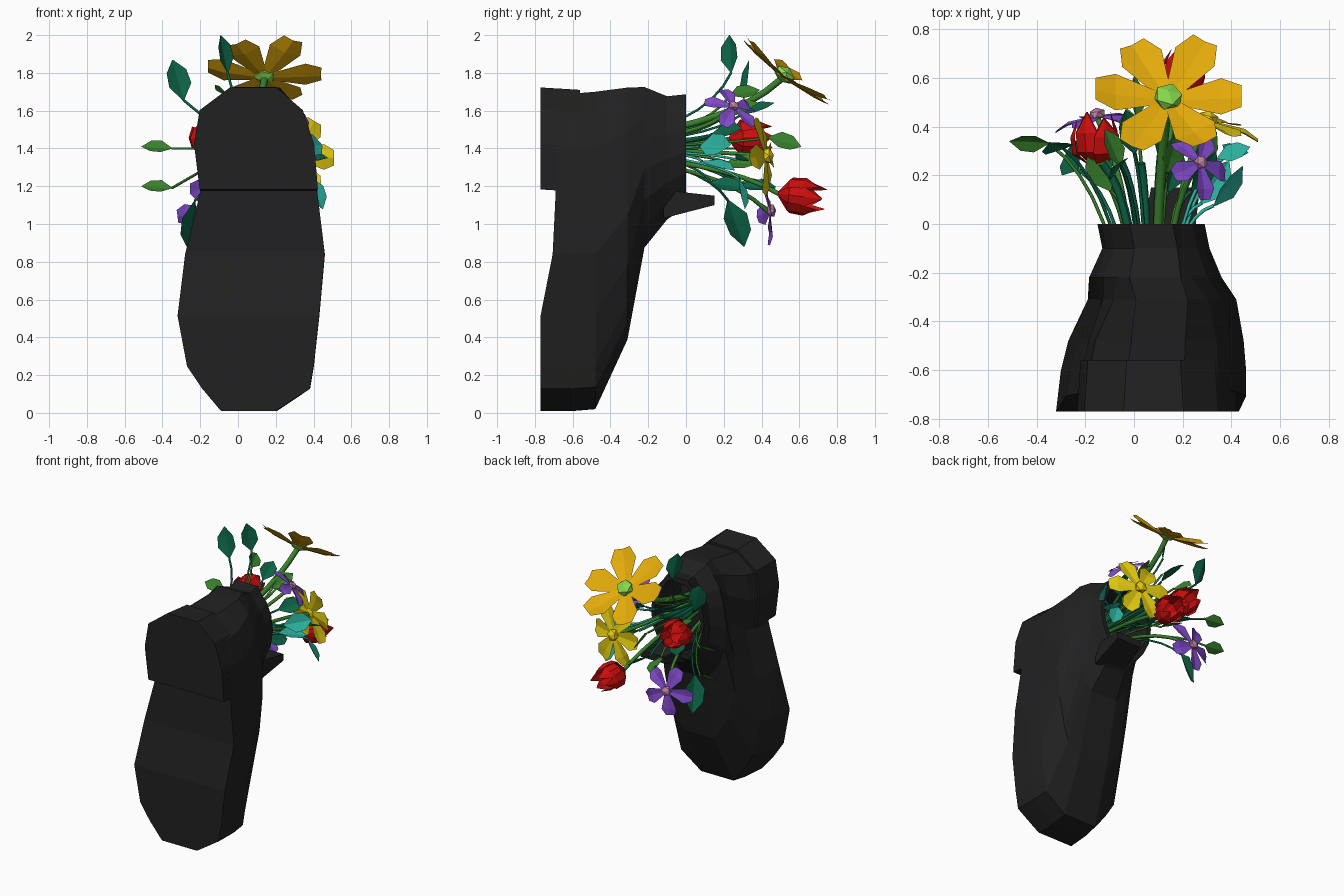
import bpy, bmesh, math
from mathutils import Vector as V

if "Cube" in bpy.data.objects:
    bpy.data.objects.remove(bpy.data.objects["Cube"])

def mat(name, *c):
    m = bpy.data.materials.new(name)
    m.diffuse_color = (*c, 1)
    m.use_nodes = True
    m.node_tree.nodes["Principled BSDF"].inputs["Base Color"].default_value = m.diffuse_color
    return m

BLACK = mat("black", .015, .015, .016)
EMERALD = mat("emerald", .004, .13, .065)
LEAF = mat("leaf_green", .04, .22, .025)
TEAL = mat("teal", .026, .45, .35)
RED = mat("red", .6, .004, .004)
GOLD = mat("gold", .76, .4, .003)
YELLOW = mat("yellow", .8, .62, .005)
PURPLE = mat("purple", .23, .07, .62)
MAUVE = mat("mauve", .5, .22, .36)
LIME = mat("lime", .26, .72, .08)

def finish(bm, name, m, fix=False):
    if fix:
        bmesh.ops.recalc_face_normals(bm, faces=bm.faces)
    me = bpy.data.meshes.new(name)
    bm.to_mesh(me)
    bm.free()
    me.materials.append(m)
    ob = bpy.data.objects.new(name, me)
    bpy.context.collection.objects.link(ob)
    return ob

# ---- boot: sole outline (z, left, right) lofted up the foot and shaft ----
SOLE = [(.01, -.09, .2), (.13, -.19, .38), (.25, -.27, .4), (.52, -.32, .43), (.85, -.28, .46),
        (1.18, -.2, .42), (1.42, -.23, .4), (1.6, -.2, .34), (1.72, -.04, .2)]

def arch(z):
    return -.77 + .08 * min(max((z - .52) / .4, 0), 1)

def level(y, toe, top, x0, x1, k):
    """Sole outline refitted to a height range and width; k blends it to an oval."""
    left, right = [], []
    for z, l, r in SOLE:
        f = z / 1.73
        zz = toe + f * (top - toe)
        half = max(.4, math.sqrt(1 - (2 * f - 1) ** 2)) * (x1 - x0) / 2
        a, b = [x0 + (x + .32) / .78 * (x1 - x0) for x in (l, r)]
        c = (x0 + x1) / 2
        yy = arch(zz) if y is None else y
        left.append((a + (c - half - a) * k, yy, zz))
        right.append((b + (c + half - b) * k, yy, zz))
    return left, right

def loft(name, levels, m):
    bm = bmesh.new()
    rings = [[bm.verts.new(p) for p in l + r[::-1]] for l, r in levels]
    n = len(rings[0])
    for a, b in zip(rings, rings[1:]):
        for i in range(n):
            j = (i + 1) % n
            bm.faces.new((a[i], a[j], b[j], b[i]))
    for ring in (rings[0], rings[-1]):
        for i in range(n // 2 - 1):
            bm.faces.new((ring[i], ring[i + 1], ring[n - 2 - i], ring[n - 1 - i]))
    return finish(bm, name, m, True)

foot = [level(None, 0, 1.71, -.32, .46, 0), level(-.6, 0, 1.7, -.3, .46, 0),
        level(-.48, .01, 1.71, -.27, .45, 0), level(-.31, .38, 1.73, -.2, .42, .4)]
shaft = [level(-.22, .87, 1.73, -.19, .36, .8), level(-.1, 1.02, 1.68, -.13, .31, 1),
         level(0, 1.09, 1.69, -.15, .29, 1)]
lining = [level(y, 1.13, 1.65, -.12, .26, 1) for y in (0, -.3)]
loft("boot", foot + shaft + lining, BLACK)

# raised heel block reuses the back of the sole outline
heel = [s for s in SOLE if s[0] > 1.1]
loft("heel", [([(l - w, y, z + w) for z, l, r in heel], [(r + w, y, z + w) for z, l, r in heel])
              for y, w in ((-.77, .003), (-.56, -.01))], BLACK)

# tongue flap sticking out of the opening
loft("tongue", [([(a, y, z), (a, y, z + h)], [(b, y, z), (b, y, z + h)])
                for a, b, y, z, h in ((.02, .24, -.12, 1.03, .15), (.07, .27, .15, 1.1, .05))], BLACK)

# ---- plant helpers ----
def frame(n):
    n = V(n).normalized()
    u = (V((1, 0, 0)) - n * n.x).normalized()
    return u, n.cross(u), n

def blade(bm, base, d, n, length, width, rows, fold, bend):
    """Folded petal or leaf: rows are (fraction along, fraction of width)."""
    n = (n - d * n.dot(d)).normalized()
    s = d.cross(n)
    prev = None
    for t, w in rows:
        mid = base + d * t * length + n * bend * length * t * t
        h = s * w * width / 2
        up = n * w * width * fold
        cur = [bm.verts.new(p) for p in (mid - h + up, mid, mid + h + up)]
        if prev:
            for j in (0, 1):
                bm.faces.new((prev[j], prev[j + 1], cur[j + 1], cur[j]))
        prev = cur

MOUTH = V((.07, 0, 1.4))

def stem(name, head, m, r):
    """Curved stem from inside the boot, through its opening, to a head."""
    off = head - MOUTH
    a = MOUTH + V((off.x * .3, -.25, off.z * .2))
    b = MOUTH + V((off.x * .5, off.y * .55, off.z * .42))
    cu = bpy.data.curves.new(name, 'CURVE')
    cu.dimensions = '3D'
    cu.bevel_depth, cu.bevel_resolution = r, 1
    sp = cu.splines.new('POLY')
    sp.points.add(6)
    for i, p in enumerate(sp.points):
        t = i / 6
        p.co = (*(a * (1 - t) ** 2 + b * 2 * t * (1 - t) + head * t * t), 1)
    cu.materials.append(m)
    bpy.context.collection.objects.link(bpy.data.objects.new(name, cu))

PETAL = ((0, .3), (.7, 1), (1, .6))
BLADE = ((0, .08), (.35, .95), (.7, .85), (1, .04))
BUD = ((0, .15, .5), (.3, .95, .65), (.65, 1, .6), (1, .7, .06))

def flower(name, c, n, radius, count, m, mc, sr=.012, bend=.08, phase=0):
    c = V(c)
    u, v, n = frame(n)
    bm = bmesh.new()
    for i in range(count):
        a = phase + i * math.tau / count
        d = u * math.cos(a) + v * math.sin(a)
        tilt = bend + .12 * (i % 2)
        blade(bm, c + d * radius * .08, d, n, radius * .92, radius * .62, PETAL, .1, tilt)
    finish(bm, name + "_petals", m)
    rc = radius * .21
    bm = bmesh.new()
    bmesh.ops.create_icosphere(bm, subdivisions=1, radius=rc)
    for w in bm.verts:
        w.co = c + u * w.co.x + v * w.co.y + n * (w.co.z * .7 + rc * .3)
    finish(bm, name + "_centre", mc)
    stem(name + "_stem", c - n * .01, LEAF, sr)

def tulip(name, c, n, length, r):
    c = V(c)
    u, v, n = frame(n)
    bm = bmesh.new()
    for i in range(6):
        k = 1 if i % 2 else .86
        prev = None
        for h, rr, half in BUD:
            cur = []
            for j in (-1, 0, 1):
                a = i * math.tau / 6 + j * half
                side = u * math.cos(a) + v * math.sin(a)
                cur.append(bm.verts.new(c + n * h * length * (2 - k) + side * rr * r * k))
            if prev:
                for j in (0, 1):
                    bm.faces.new((prev[j], prev[j + 1], cur[j + 1], cur[j]))
            prev = cur
    finish(bm, name + "_petals", RED)
    stem(name + "_stem", c, LEAF, .014)

def leaf(name, c, d, length, m, n=V((.6, -.6, .6)), wide=.6):
    d = V(d).normalized()
    base = V(c) - d * length / 2
    bm = bmesh.new()
    blade(bm, base, d, n, length, length * wide, BLADE, .15, .08)
    finish(bm, name, m)
    stem(name + "_stalk", base, m, .007)

# ---- flowers ----
flower("gold_flower", (.14, .51, 1.775), (.03, .6, .8), .3, 6, GOLD, LIME, .02)
flower("yellow_flower", (.3, .42, 1.36), (.2, .95, .12), .22, 6, YELLOW, YELLOW, bend=-.2)
flower("purple_flower_upper", (.27, .25, 1.62), (.6, .4, .75), .15, 5, PURPLE, MAUVE, bend=-.25)
flower("purple_flower_lower", (-.15, .44, 1.07), (-.15, .95, .1), .18, 5, PURPLE, MAUVE, bend=-.25, phase=.5)
tulip("red_tulip_lower", (.17, .49, 1.16), (.25, 1, -.12), .22, .1)
tulip("red_tulip_upper", (-.15, .23, 1.45), (-.05, 1, .05), .2, .105)

# ---- outer leaves ----
leaf("top_leaf", (-.08, .24, 1.9), (-.25, 0, 1), .2, EMERALD)
leaf("upper_left_leaf", (-.32, .33, 1.76), (-.3, .2, 1), .22, EMERALD, V((.3, -1, .2)))
for z in (1.4, 1.19):
    leaf("left_leaf", (-.43, .34, z), (-1, .1, 0), .16, LEAF)
leaf("hanging_leaf", (-.24, .26, 1), (-.1, .3, -1), .26, EMERALD, V((-.8, .5, 0)))
leaf("teal_leaf_upper", (.38, .16, 1.41), (.5, .8, 0), .2, TEAL, V((.8, -.4, .5)), .7)
leaf("teal_leaf_lower", (.41, .29, 1.16), (.4, .1, -1), .18, TEAL, V((.4, 1, .3)))
leaf("teal_leaf_inner", (.33, .17, 1.3), (.5, .8, -.3), .21, TEAL, V((.4, .1, 1)))
leaf("teal_leaf_back", (.41, .29, 1.34), (1, .3, 0), .14, TEAL, V((0, .6, 1)))
leaf("centre_leaf", (0, .52, 1.43), (-.1, .9, -.3), .18, LEAF, V((.8, 0, .6)))
leaf("upper_green_leaf", (-.09, .31, 1.69), (-.4, .8, .1), .17, LEAF, V((.7, 0, .7)))
leaf("lower_dark_leaf", (.12, .38, 1.19), (.2, 1, -.1), .2, EMERALD, V((.6, 0, 1)))

# leaves spread evenly around the boot opening, then short bare stems
for i in range(8):
    a = i * math.tau / 8 + .4
    x, z = math.cos(a), math.sin(a)
    green = LEAF if i % 2 else EMERALD
    leaf("inner_leaf", MOUTH + V((x * .23, .22 + .08 * (i % 3), z * .22)), (x * .6, 1, z * .3), .19, green,
         V((.5 + x * .3, -.2, .8)))
for x in (-.2, -.12, -.04):
    stem("filler_stem", MOUTH + V((x, .25, .1)), EMERALD, .016)
